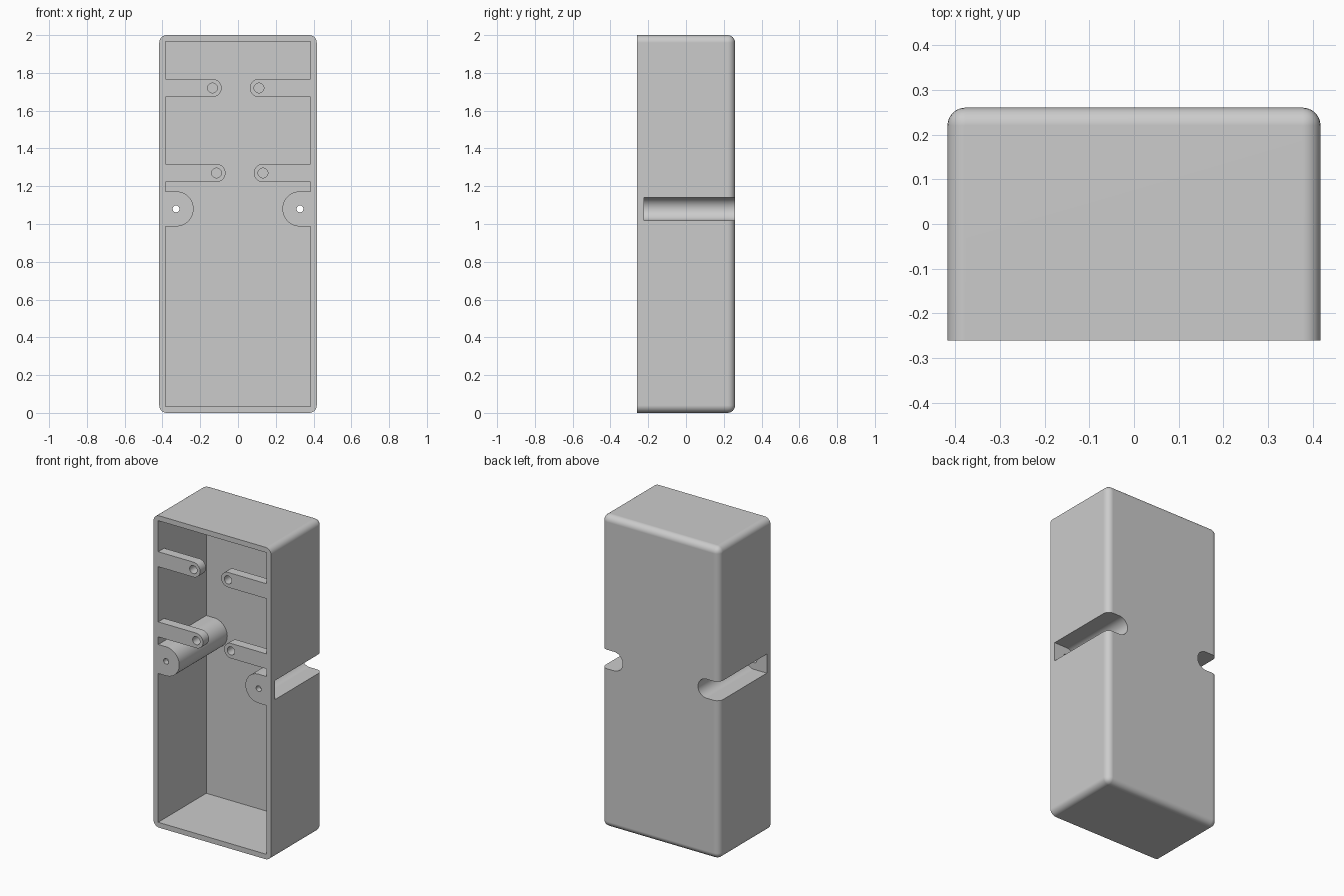
import bpy, bmesh, math

W, D, H = 0.417, 0.26, 2.0      # half width, half depth, height
WALL, ROUND = 0.033, 0.04
BOSS_X, BOSS_Z = 0.328, 1.08
ARMS = [(-0.135, 1.72), (0.111, 1.72), (-0.114, 1.27), (0.132, 1.27)]

cube = bpy.data.objects.get("Cube")
if cube:
    bpy.data.objects.remove(cube, do_unlink=True)

grey = bpy.data.materials.new("plain grey")
grey.use_nodes = True
colour = (0.6, 0.6, 0.6, 1)
grey.diffuse_color = colour
grey.node_tree.nodes["Principled BSDF"].inputs["Base Color"].default_value = colour


def add_object(name, bm):
    bmesh.ops.recalc_face_normals(bm, faces=bm.faces)
    mesh = bpy.data.meshes.new(name)
    bm.to_mesh(mesh)
    bm.free()
    mesh.materials.append(grey)
    obj = bpy.data.objects.new(name, mesh)
    bpy.context.collection.objects.link(obj)
    return obj


def prism(name, outline, y0, y1):
    """Extrude an x-z outline from y0 to y1."""
    bm = bmesh.new()
    face = bm.faces.new([bm.verts.new((x, y0, z)) for x, z in outline])
    new = bmesh.ops.extrude_face_region(bm, geom=[face])["geom"]
    verts = [v for v in new if isinstance(v, bmesh.types.BMVert)]
    bmesh.ops.translate(bm, verts=verts, vec=(0, y1 - y0, 0))
    return add_object(name, bm)


def rect(x0, x1, z0, z1):
    return [(x0, z0), (x1, z0), (x1, z1), (x0, z1)]


def circle(x, z, r, n=32):
    return [(x + r * math.cos(2 * math.pi * i / n),
             z + r * math.sin(2 * math.pi * i / n)) for i in range(n)]


def tongue(x, z, r, reach, n=24):
    """Round-ended bar from the side at x = +-reach to a half circle at x."""
    s = 1 if x > 0 else -1
    arc = [(x - s * r * math.sin(math.pi * i / n),
            z + r * math.cos(math.pi * i / n)) for i in range(n + 1)]
    return arc + [(s * reach, z - r), (s * reach, z + r)]


def subtract(target, cutter):
    mod = target.modifiers.new("cut", "BOOLEAN")
    mod.operation, mod.solver, mod.object = "DIFFERENCE", "EXACT", cutter
    bpy.context.view_layer.objects.active = target
    bpy.ops.object.modifier_apply(modifier=mod.name)
    bpy.data.objects.remove(cutter, do_unlink=True)


# Outer block, rounded everywhere except around the open front
housing = prism("housing", rect(-W, W, 0, H), -D, D)
bm = bmesh.new()
bm.from_mesh(housing.data)
edges = [e for e in bm.edges if any(v.co.y > 0 for v in e.verts)]
bmesh.ops.bevel(bm, geom=edges, offset=ROUND, segments=6, profile=0.5, affect="EDGES")
bm.to_mesh(housing.data)
bm.free()

# Hollow, leaving the front arms and the two full-depth screw bosses standing
cavity = prism("cavity", rect(WALL - W, W - WALL, WALL, H - WALL), -D - 0.05, D - WALL)
for x, z in ARMS:
    subtract(cavity, prism("arm", tongue(x, z, 0.048, 0.5), -0.4, -D + 0.06))
for s in (-1, 1):
    subtract(cavity, prism("boss", tongue(s * BOSS_X, BOSS_Z, 0.093, 0.5), -0.4, 0.4))
subtract(housing, cavity)

# Pilot holes in the arms
for x, z in ARMS:
    subtract(housing, prism("pilot_hole", circle(x, z, 0.026), -0.4, -0.1))

# Screw access slots from the back and the screw holes through the front
for s in (-1, 1):
    subtract(housing, prism("slot", tongue(s * BOSS_X, BOSS_Z, 0.061, 0.5), -0.223, 0.4))
    subtract(housing, prism("screw_hole", circle(s * BOSS_X, BOSS_Z, 0.018), -0.4, 0))

# Smooth rounded surfaces, crisp corners
bpy.ops.object.select_all(action="DESELECT")
housing.select_set(True)
bpy.context.view_layer.objects.active = housing
bpy.ops.object.shade_smooth_by_angle(angle=math.radians(30))
normals = housing.modifiers.new("flat_faces", "WEIGHTED_NORMAL")
normals.keep_sharp = True
